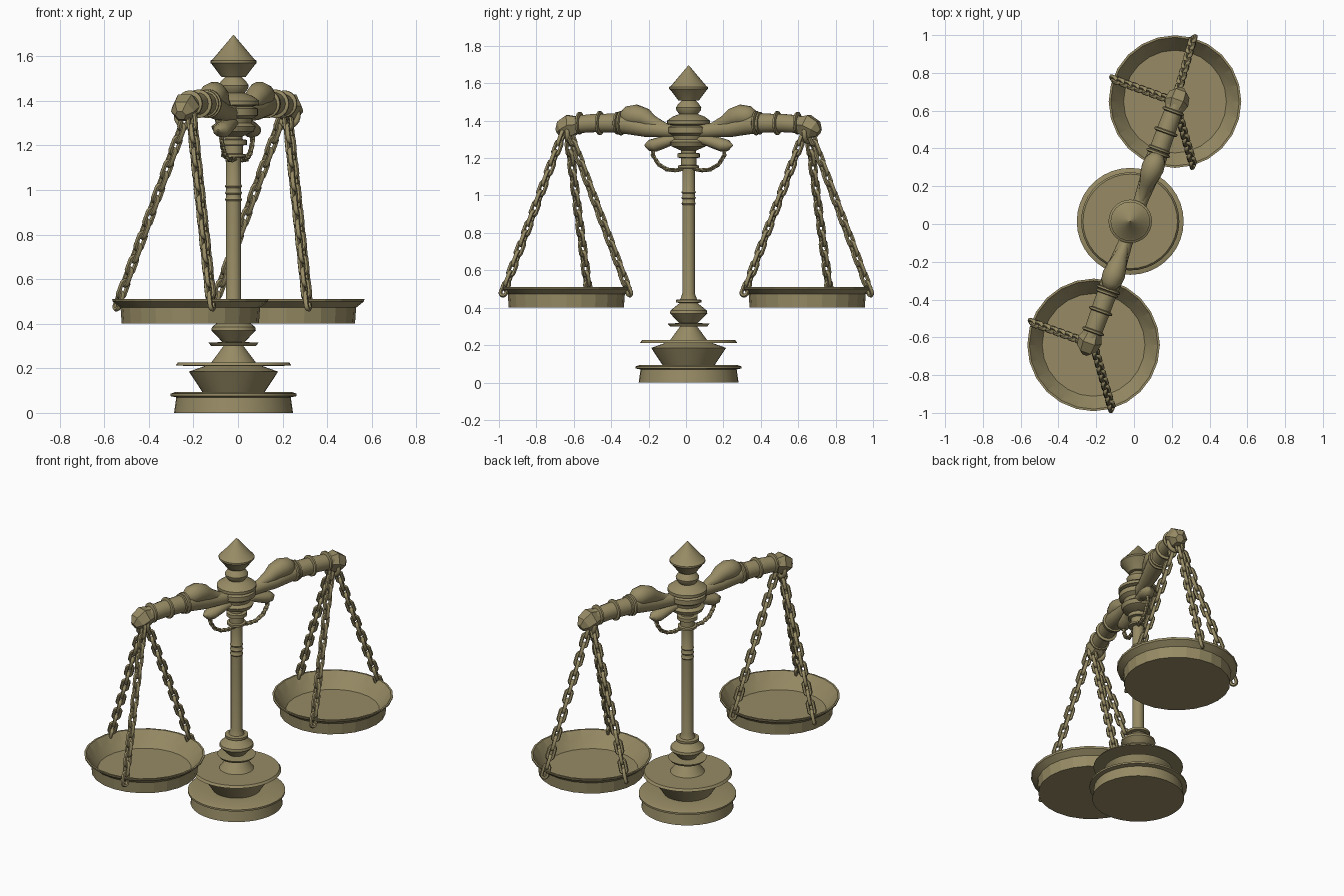
import bpy, bmesh, math
from mathutils import Vector, Matrix

cube = bpy.data.objects.get("Cube")
if cube:
    bpy.data.objects.remove(cube)

# One aged brass colour for everything
brass = bpy.data.materials.new("aged brass")
brass.use_nodes = True
colour = (0.31, 0.26, 0.13, 1)
brass.diffuse_color = colour
brass.node_tree.nodes["Principled BSDF"].inputs["Base Color"].default_value = colour

COLUMN = Vector((-0.02, 0.014, 0))
BEAM = Vector((-0.004, 0.014, 0))
TURN = math.radians(20)


def finish(name, bm, angle=35):
    bmesh.ops.recalc_face_normals(bm, faces=bm.faces)
    mesh = bpy.data.meshes.new(name)
    bm.to_mesh(mesh)
    bm.free()
    mesh.materials.append(brass)
    obj = bpy.data.objects.new(name, mesh)
    bpy.context.collection.objects.link(obj)
    bpy.ops.object.select_all(action='DESELECT')
    obj.select_set(True)
    bpy.context.view_layer.objects.active = obj
    bpy.ops.object.shade_smooth_by_angle(angle=math.radians(angle))
    return obj


def skin(bm, rings, closed=False):
    """Bridge rings of vertices; cap the ends unless the rings form a loop."""
    count = len(rings[0])
    pairs = list(zip(rings, rings[1:]))
    if closed:
        pairs.append((rings[-1], rings[0]))
    else:
        bm.faces.new(rings[0])
        bm.faces.new(rings[-1])
    for a, b in pairs:
        for i in range(count):
            j = (i + 1) % count
            bm.faces.new((a[i], a[j], b[j], b[i]))


def lathe(name, profile, centre, sides, angle=35):
    bm = bmesh.new()
    rings = []
    for r, z in profile:
        rings.append([bm.verts.new(centre + Vector((
            r * math.cos(math.tau * i / sides), r * math.sin(math.tau * i / sides), z)))
            for i in range(sides)])
    skin(bm, rings)
    return finish(name, bm, angle)


def on_beam(side, s, z):
    """Point at distance s from the beam centre, along its horizontal direction."""
    return BEAM + Vector((side * s * math.sin(TURN), side * s * math.cos(TURN), z))


def sweep(name, side, path, sides=14, width=1.0, angle=40):
    """Tapering tube through (distance, height, radius) stations along the beam."""
    bm = bmesh.new()
    across = Vector((math.cos(TURN), -math.sin(TURN), 0))
    pts = [on_beam(side, s, z) for s, z, r in path]
    rings = []
    for k, (s, z, r) in enumerate(path):
        along = (pts[min(k + 1, len(pts) - 1)] - pts[max(k - 1, 0)]).normalized()
        up = across.cross(along).normalized()
        rings.append([bm.verts.new(
            pts[k] + across * (r * width * math.cos(math.tau * i / sides))
            + up * (r * math.sin(math.tau * i / sides))) for i in range(sides)])
    skin(bm, rings)
    return finish(name, bm, angle)


def add_link(bm, matrix, length, width, wire, major=14, minor=6):
    rings = []
    radius = width / 2 - wire
    for i in range(major):
        a = math.tau * (i + 0.5) / major
        out = Vector((math.cos(a), 0, math.sin(a)))
        mid = out * radius
        mid.z += math.copysign((length - width) / 2, out.z)
        ring = []
        for j in range(minor):
            b = math.tau * j / minor
            p = mid + out * wire * math.cos(b) + Vector((0, wire * math.sin(b), 0))
            ring.append(bm.verts.new(matrix @ p))
        rings.append(ring)
    skin(bm, rings, closed=True)


def chain(name, points, length, width, wire):
    """Interlocking links, each turned a quarter from the last, along a polyline."""
    bm = bmesh.new()
    spans = list(zip(points, points[1:]))
    total = sum((b - a).length for a, b in spans)
    count = max(2, round(total / (length - 4 * wire)))
    for k in range(count):
        d = total * (k + 0.5) / count
        for a, b in spans:
            if d <= (b - a).length:
                break
            d -= (b - a).length
        direction = (b - a).normalized()
        spin = Matrix.Rotation(math.radians(40 + 90 * (k % 2)), 4, 'Z')
        turn = direction.to_track_quat('Z', 'Y').to_matrix().to_4x4()
        add_link(bm, Matrix.Translation(a + direction * d) @ turn @ spin,
                 length, width, wire)
    return finish(name, bm, 60)


# Stepped base
lathe("base", [(0.267, 0), (0.257, 0.07), (0.283, 0.075), (0.283, 0.086),
               (0.26, 0.094), (0.14, 0.094), (0.2, 0.185), (0.13, 0.21),
               (0.26, 0.212), (0.25, 0.226), (0.1, 0.226), (0.045, 0.3)], COLUMN, 36)
# Lower knop and column shaft
lathe("column", [(0.1, 0.3), (0.112, 0.315), (0.05, 0.318), (0.1, 0.37),
                 (0.097, 0.385), (0.048, 0.425), (0.068, 0.428), (0.068, 0.442),
                 (0.045, 0.445), (0.034, 0.475), (0.034, 0.95), (0.039, 0.957),
                 (0.034, 0.965), (0.034, 0.98), (0.039, 0.987), (0.034, 0.995),
                 (0.034, 1.01), (0.039, 1.017), (0.034, 1.025), (0.034, 1.145),
                 (0.056, 1.148), (0.056, 1.16), (0.042, 1.163), (0.042, 1.2),
                 (0.06, 1.203), (0.06, 1.225), (0.04, 1.228), (0.04, 1.25)], COLUMN, 24)
# Hub where the beam crosses
lathe("hub", [(0.04, 1.24), (0.09, 1.262), (0.1, 1.285), (0.08, 1.3), (0.085, 1.32),
              (0.11, 1.335), (0.11, 1.365), (0.085, 1.375), (0.115, 1.382),
              (0.115, 1.4), (0.085, 1.422), (0.05, 1.435), (0.065, 1.455),
              (0.068, 1.47), (0.055, 1.49), (0.035, 1.51)], COLUMN, 28)
# Pointed finial
lathe("finial", [(0.055, 1.508), (0.098, 1.565), (0.104, 1.57), (0.104, 1.58),
                 (0.095, 1.585), (0.002, 1.695)], COLUMN, 24)

for side, end in ((1, "back"), (-1, "front")):
    # Beam arm with a drooping faceted tip
    sweep(end + "_arm", side, [(0, 1.345, 0.04), (0.12, 1.347, 0.038), (0.24, 1.36, 0.048),
                               (0.34, 1.382, 0.056), (0.42, 1.387, 0.052),
                               (0.54, 1.387, 0.05), (0.66, 1.378, 0.047)])
    sweep(end + "_arm_tip", side, [(0.62, 1.38, 0.045), (0.67, 1.375, 0.065),
                                   (0.715, 1.352, 0.056), (0.742, 1.335, 0.025)], 6, 1, 10)
    # Raised bands round the arm
    for n, (s, r) in enumerate(((0.385, 0.065), (0.405, 0.06), (0.505, 0.064), (0.62, 0.06))):
        sweep(f"{end}_arm_band_{n + 1}", side,
              [(s - 0.01, 1.387, r - 0.012), (s - 0.005, 1.387, r),
               (s + 0.005, 1.387, r), (s + 0.01, 1.387, r - 0.012)], 20)
    # Scrolls above and below the arm
    sweep(end + "_upper_scroll", side, [
        (0.07, 1.355, 0.018), (0.14, 1.365, 0.026), (0.21, 1.39, 0.04), (0.25, 1.415, 0.052),
        (0.3, 1.427, 0.06), (0.345, 1.423, 0.055), (0.375, 1.418, 0.035), (0.388, 1.415, 0.006)])
    sweep(end + "_lower_scroll", side, [
        (0.02, 1.285, 0.03), (0.09, 1.298, 0.028), (0.14, 1.285, 0.033), (0.19, 1.27, 0.036),
        (0.225, 1.268, 0.029), (0.25, 1.268, 0.004)], 12, 1.15)
    # Small chain draped from the scroll to the column
    chain(end + "_draped_chain", [on_beam(side, s, z) for s, z in (
        (0.205, 1.25), (0.2, 1.21), (0.17, 1.165), (0.12, 1.138), (0.07, 1.135), (0.03, 1.143))],
        0.038, 0.026, 0.0055)

    # Hanging ring over the arm tip
    bm = bmesh.new()
    add_link(bm, Matrix.Translation(on_beam(side, 0.675, 1.335))
             @ Matrix.Rotation(-TURN, 4, 'Z'), 0.12, 0.115, 0.013, 20, 8)
    finish(end + "_hanging_ring", bm, 60)

    # Shallow dish
    pan = Vector((0.0015 + side * 0.2155, 0.004 + side * 0.644, 0))
    lathe(end + "_pan", [(0.308, 0.402), (0.313, 0.472), (0.348, 0.5), (0.351, 0.512),
                         (0.34, 0.512), (0.295, 0.45), (0.272, 0.42)], pan, 24, 12)
    # Three chains from the ring to the rim
    apex = pan + Vector((0, 0, 1.335))
    for n, degrees in enumerate((74, 160, 286)):
        a = math.radians(degrees)
        foot = pan + Vector((0.352 * math.cos(a), 0.352 * math.sin(a), 0.475))
        top = apex + Vector((0.018 * math.cos(a), 0.018 * math.sin(a), 0))
        chain(f"{end}_pan_chain_{n + 1}", [top, foot], 0.1, 0.056, 0.011)
